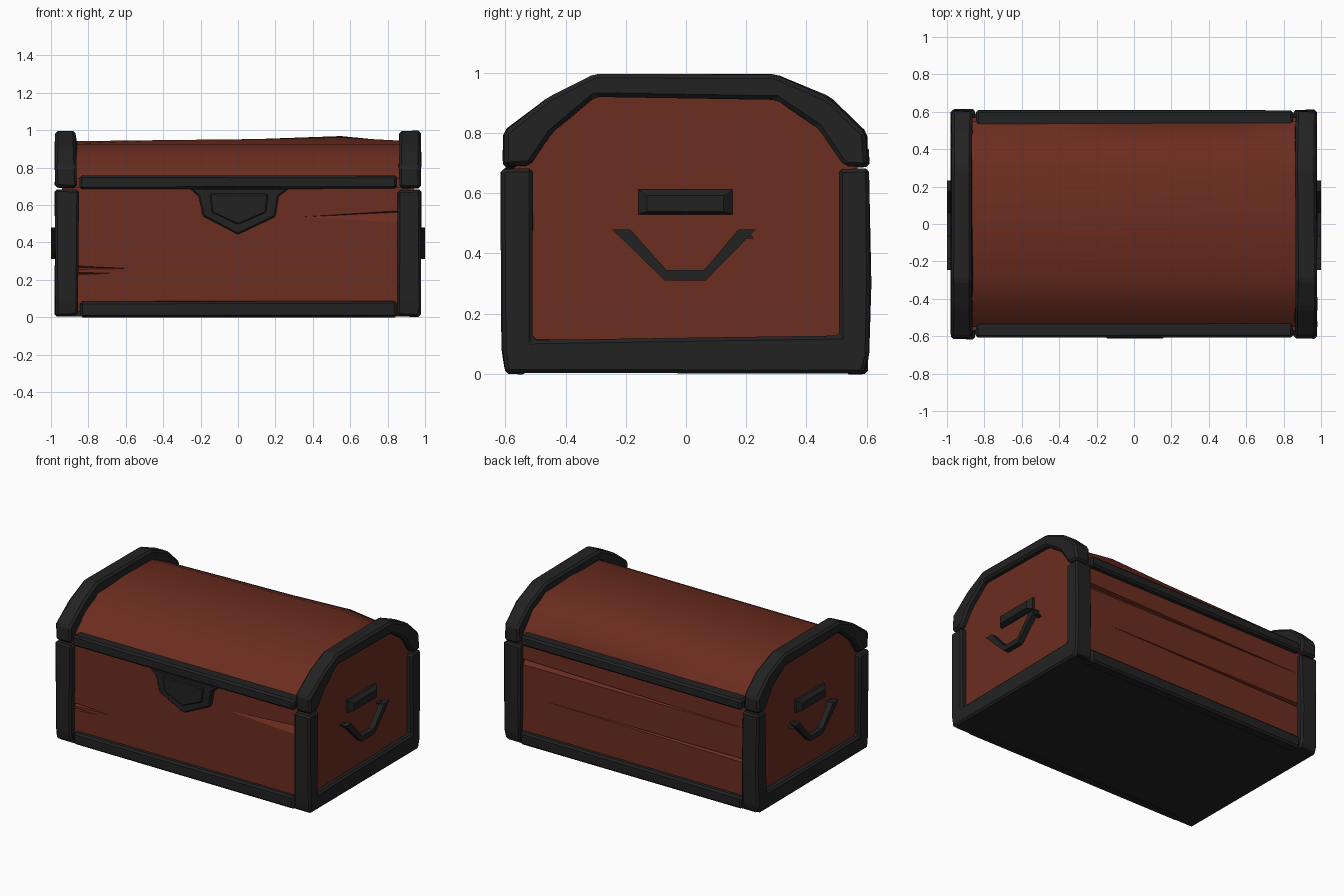
import bpy, bmesh, random
from mathutils import Vector

if "Cube" in bpy.data.objects:
    bpy.data.objects.remove(bpy.data.objects["Cube"])

random.seed(4)


def material(name, rgb):
    m = bpy.data.materials.new(name)
    m.diffuse_color = (*rgb, 1)
    m.use_nodes = True
    m.node_tree.nodes["Principled BSDF"].inputs["Base Color"].default_value = m.diffuse_color
    return m


WOOD = material("red_wood", (0.15, 0.026, 0.014))
IRON = material("dark_iron", (0.016, 0.016, 0.016))


def finish(name, bm, mat):
    bmesh.ops.recalc_face_normals(bm, faces=bm.faces[:])
    me = bpy.data.meshes.new(name)
    bm.to_mesh(me)
    bm.free()
    ob = bpy.data.objects.new(name, me)
    bpy.context.collection.objects.link(ob)
    if mat:
        me.materials.append(mat)
    return ob


def loft(name, rings, mat, bevel=0.0, jitter=0.0):
    """Join matching rings of points, cap the ends, bevel and roughen."""
    bm = bmesh.new()
    rows = [[bm.verts.new(p) for p in r] for r in rings]
    n = len(rows[0])
    for a, b in zip(rows, rows[1:]):
        for i in range(n):
            j = (i + 1) % n
            bm.faces.new((a[i], a[j], b[j], b[i]))
    bm.faces.new(rows[0])
    bm.faces.new(rows[-1])
    for v in bm.verts:
        v.co += Vector([random.uniform(-jitter, jitter) for _ in range(3)])
    bmesh.ops.recalc_face_normals(bm, faces=bm.faces[:])
    if bevel:
        bmesh.ops.bevel(bm, geom=bm.edges[:], offset=bevel, segments=1,
                        affect='EDGES', clamp_overlap=True)
    return finish(name, bm, mat)


def along_x(name, pts, x0, x1, mat, bevel=0.0, jitter=0.0):
    return loft(name, [[(x, y, z) for y, z in pts] for x in (x0, x1)], mat, bevel, jitter)


def along_y(name, pts, y0, y1, mat, bevel=0.0, jitter=0.0):
    return loft(name, [[(x, y, z) for x, z in pts] for y in (y0, y1)], mat, bevel, jitter)


def rect(a0, a1, b0, b1):
    return [(a0, b0), (a1, b0), (a1, b1), (a0, b1)]


# wooden body and the iron sheet under it
body = along_x("wooden_body", rect(-0.57, 0.57, 0.02, 0.695), -0.94, 0.94, WOOD)
along_x("bottom_plate", rect(-0.59, 0.59, 0.004, 0.03), -0.95, 0.95, IRON)

# warped wooden lid: arch sections with a hump near the back right
arch = [(-0.55, 0.69), (-0.55, 0.74), (-0.45, 0.845), (-0.3, 0.925), (0, 0.94),
        (0.3, 0.93), (0.45, 0.86), (0.55, 0.74), (0.55, 0.69)]
lift = {-0.94: 0, -0.4: 0.012, 0.1: 0.022, 0.55: 0.038, 0.94: 0}
rings = [[(x, y, z + (h * (0.35 + y) / 0.65 if z > 0.8 and y > -0.2 else 0))
          for y, z in arch] for x, h in lift.items()]
lid = loft("wooden_lid", rings, WOOD)
bpy.ops.object.select_all(action='DESELECT')
lid.select_set(True)
bpy.context.view_layer.objects.active = lid
bpy.ops.object.shade_smooth_by_angle(angle=0.6)


# splits in the planks: each is a long wedge cut, deepest at its wide end
def crack(x_tip, x_end, z_tip, z_lo, z_hi, side, depth):
    bm = bmesh.new()
    out, surf = side * 0.60, side * 0.57
    for p in [(x_tip, surf, z_tip), (x_tip, out, z_tip),
              (x_end, surf, z_lo), (x_end, surf, z_hi),
              (x_end, out, z_lo), (x_end, out, z_hi),
              (x_end, surf - side * depth, z_hi - 0.008)]:
        bm.verts.new(p)
    bmesh.ops.convex_hull(bm, input=bm.verts[:])
    cutter = finish("crack_cutter", bm, None)
    cutter.hide_render = True
    cutter.hide_viewport = True
    mod = body.modifiers.new("crack", 'BOOLEAN')
    mod.operation = 'DIFFERENCE'
    mod.solver = 'EXACT'
    mod.object = cutter


crack(0.33, 0.88, 0.535, 0.505, 0.57, -1, 0.035)
crack(-0.58, -0.88, 0.26, 0.255, 0.275, -1, 0.02)
crack(-0.68, -0.88, 0.235, 0.225, 0.24, -1, 0.02)
crack(-0.85, 0.88, 0.55, 0.54, 0.58, 1, 0.025)
crack(0.7, -0.88, 0.33, 0.31, 0.335, 1, 0.02)

# front and back iron rails, at the floor and along the lid edge
for side, s in (("front", -1), ("back", 1)):
    along_x(side + "_bottom_rail", rect(*sorted((s * 0.53, s * 0.603)), 0.0, 0.085),
            -0.845, 0.85, IRON, 0.012, 0.003)
    along_x(side + "_lid_rail", rect(*sorted((s * 0.52, s * 0.608)), 0.685, 0.757),
            -0.845, 0.85, IRON, 0.012, 0.003)

# end profiles (y, z): U-shaped base frame, lid arch, swing handle
frame = [(-0.615, 0.68), (-0.612, 0.08), (-0.6, 0.005), (0.592, 0.003), (0.608, 0.06),
         (0.613, 0.3), (0.605, 0.68), (0.51, 0.68), (0.51, 0.125), (-0.51, 0.115), (-0.51, 0.68)]
hoop = [(-0.605, 0.69), (-0.605, 0.803), (-0.455, 0.92), (-0.3, 0.998), (0.3, 0.992),
        (0.475, 0.92), (0.6, 0.798), (0.6, 0.69), (0.525, 0.69), (0.44, 0.815),
        (0.3, 0.913), (-0.3, 0.92), (-0.445, 0.8), (-0.515, 0.69)]
grip = [(-0.245, 0.48), (-0.07, 0.31), (0.065, 0.31), (0.232, 0.48),
        (0.175, 0.48), (0.06, 0.345), (-0.065, 0.345), (-0.185, 0.48)]

for side, s in (("left", -1), ("right", 1)):
    along_x(side + "_base_frame", frame, s * 0.853, s * 0.978, IRON, 0.012, 0.004)
    along_x(side + "_lid_hoop", hoop, s * 0.865, s * 0.978, IRON, 0.014, 0.005)
    along_x(side + "_handle", grip, s * 0.962, s * 1.0, IRON)
    # pivots joining the handle tips to the panel
    for y in (-0.205, 0.195):
        along_x(side + "_handle_pivot", [(y - 0.03, 0.475), (y + 0.012, 0.475),
                (y + 0.03, 0.45), (y, 0.45)], s * 0.93, s * 0.985, IRON)
    # tapered mounting bar above the handle
    loft(side + "_handle_mount",
         [[(s * 0.93, y, z) for y, z in rect(-0.158, 0.155, 0.53, 0.612)],
          [(s * 0.955, y, z) for y, z in rect(-0.158, 0.155, 0.53, 0.612)],
          [(s * 0.98, y, z) for y, z in rect(-0.13, 0.125, 0.54, 0.592)]], IRON)

# shield-shaped latch with a raised centre
shield = [(-0.26, 0.69), (-0.21, 0.645), (-0.188, 0.54), (0, 0.442), (0.2, 0.537),
          (0.217, 0.645), (0.275, 0.69)]
centre = [(-0.15, 0.66), (-0.14, 0.56), (0, 0.495), (0.15, 0.56), (0.16, 0.66)]
along_y("latch_plate", shield, -0.55, -0.603, IRON, 0.008)
along_y("latch_centre", centre, -0.58, -0.612, IRON, 0.006)
